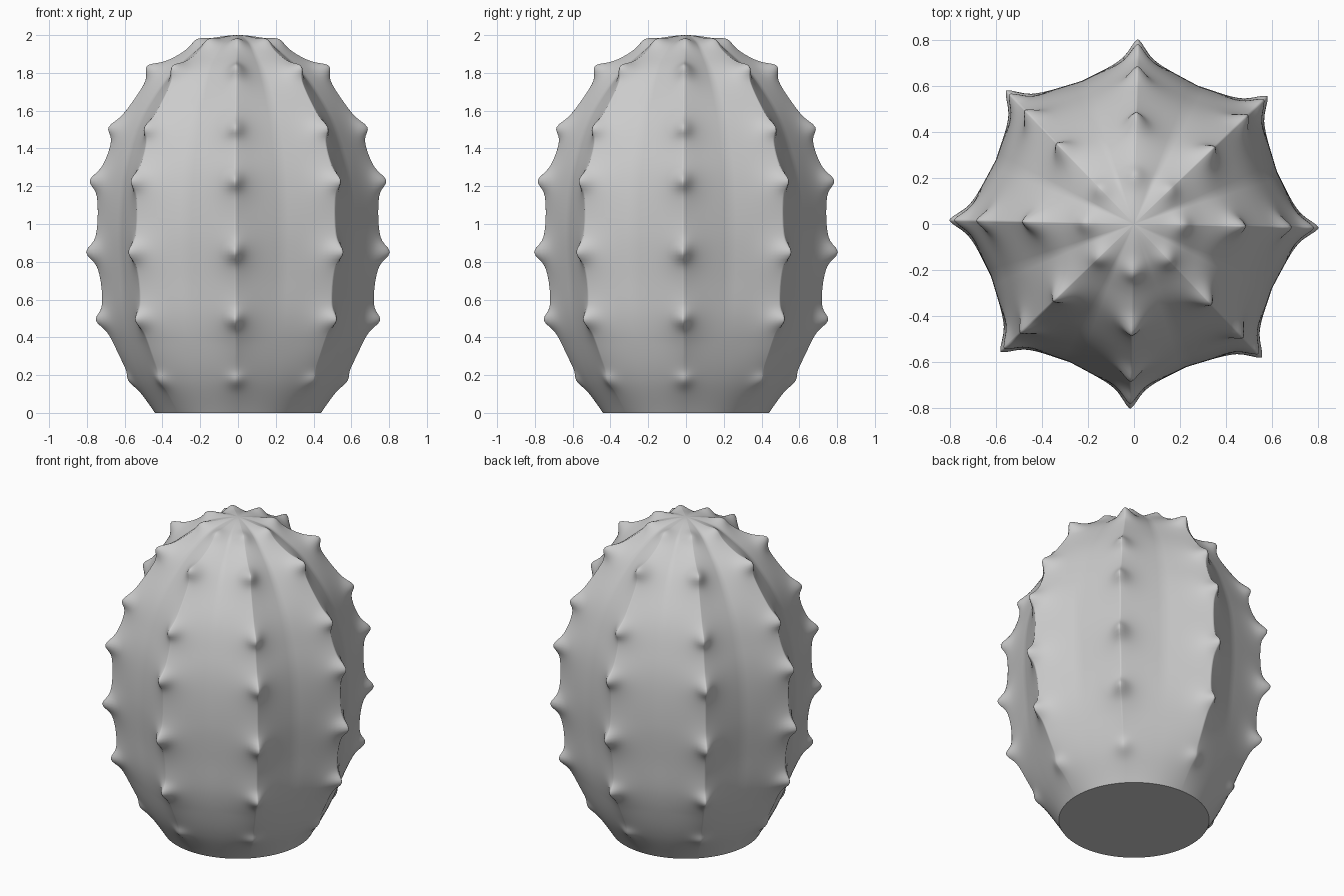
import bpy
import bmesh
from math import cos, sin, radians, exp
from mathutils import Vector

cube = bpy.data.objects.get("Cube")
if cube:
    bpy.data.objects.remove(cube, do_unlink=True)

RIBS = 8
HALF = 12          # columns between a crest and a valley
STEPS = 13         # rings between two profile rows
PITCH = 360 / RIBS
CREST_TURN, VALLEY_TURN = -1.2, -2.2

# Profile rows: crest radius, crest height, valley radius, valley height
PROFILE = [
    (.44, 0, .44, 0), (.55, .17, .535, .17), (.64, .33, .595, .33),
    (.695, .5, .635, .5), (.725, .7, .65, .7), (.742, .95, .663, .95),
    (.73, 1.2, .648, 1.2), (.675, 1.4, .605, 1.39), (.58, 1.61, .53, 1.58),
    (.435, 1.8, .39, 1.78), (.3, 1.9, .275, 1.885), (.16, 1.97, .15, 1.962),
    (0, 2, 0, 2),
]

# Knobs on each crest: radius, height, outward size
KNOBS = [(.55, .17, .03), (.695, .49, .06), (.737, .85, .066), (.725, 1.23, .06),
         (.628, 1.51, .055), (.425, 1.808, .062), (.2, 1.952, .03)]


def smooth_rows(rows):
    """Catmull-Rom rows through the profile."""
    pts = [Vector(r) for r in rows]
    pts = [2 * pts[0] - pts[1]] + pts + [Vector((-r[0], r[1], -r[2], r[3])) for r in rows[-2:-1]]
    out = []
    for a, b, c, d in zip(pts, pts[1:], pts[2:], pts[3:]):
        for s in range(STEPS):
            t = s / STEPS
            out.append(b + (c - a) * t / 2 + (2 * a - 5 * b + 4 * c - d) * t**2 / 2
                       + (3 * b - a - 3 * c + d) * t**3 / 2)
    return out


def polar(r, deg, z):
    return Vector((r * cos(radians(deg)), r * sin(radians(deg)), z))


def rib_point(row, rib, side, u):
    """Point on the wall between a crest (u = 0) and the valley (u = 1)."""
    rc, zc, rv, zv = row
    turn = (rib + side * u / 2) * PITCH + CREST_TURN + (VALLEY_TURN - CREST_TURN) * u
    # Straight walls on the body blend to a round section at the base and crown
    crest = polar(rc, rib * PITCH + CREST_TURN, zc)
    valley = polar(rv, (rib + side / 2) * PITCH + VALLEY_TURN, zv)
    flat = crest.lerp(valley, u)
    rounded = polar(rc + (rv - rc) * u, turn, zc + (zv - zc) * u)
    return rounded.lerp(flat, min(1, (rc - rv) / .05))


def knob_offset(p, rib):
    """Pull the surface outward near each knob of the rib."""
    total = Vector()
    for r, z, size in KNOBS:
        centre = polar(r, rib * PITCH + CREST_TURN, z)
        d = (p - centre).length
        if d < .3:
            axis = Vector((centre.x, centre.y, max(0, z - 1.5) * .7)).normalized()
            total += axis * size * (.65 * exp(-(d / .045)**2) + .35 * exp(-(d / .1)**2))
    return total


# Ribbed body
columns = []
for rib in range(RIBS):
    columns += [(rib, -1, (j / HALF)**1.5) for j in range(HALF - 1, 0, -1)]
    columns += [(rib, 1, (j / HALF)**1.5) for j in range(HALF + 1)]

bm = bmesh.new()
rings = []
for i, row in enumerate(smooth_rows(PROFILE)):
    ring = []
    for rib, side, u in columns:
        p = rib_point(row, rib, side, u)
        if i:
            p += knob_offset(p, rib)
        ring.append(bm.verts.new(p))
    rings.append(ring)

n = len(columns)
for low, high in zip(rings, rings[1:]):
    for k in range(n):
        m = (k + 1) % n
        bm.faces.new((low[k], low[m], high[m], high[k]))

# Crown
tip = bm.verts.new((0, 0, 2))
for k in range(n):
    bm.faces.new((rings[-1][k], rings[-1][(k + 1) % n], tip))
for face in bm.faces:
    face.smooth = True

# Flat base with a crisp edge
base = bm.faces.new(rings[0][::-1])
for edge in base.edges:
    edge.smooth = False

mesh = bpy.data.meshes.new("ribbed_body")
bm.to_mesh(mesh)
bm.free()
body = bpy.data.objects.new("ribbed_body", mesh)
bpy.context.collection.objects.link(body)

# Plain grey material
grey = bpy.data.materials.new("light_grey")
grey.use_nodes = True
colour = (.6, .6, .6, 1)
grey.diffuse_color = colour
grey.node_tree.nodes["Principled BSDF"].inputs["Base Color"].default_value = colour
mesh.materials.append(grey)
